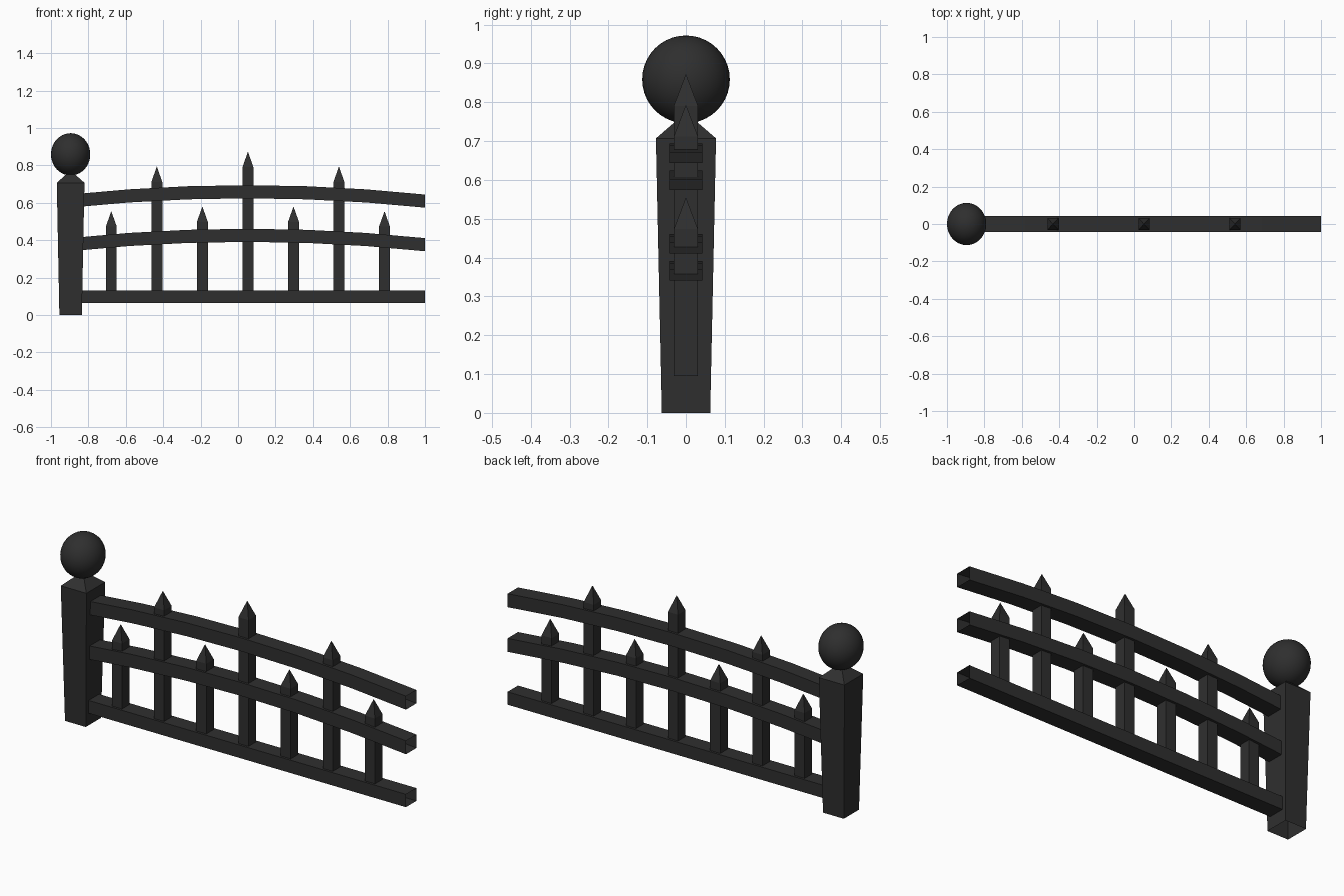
import bpy, bmesh

if "Cube" in bpy.data.objects:
    bpy.data.objects.remove(bpy.data.objects["Cube"])

iron = bpy.data.materials.new("black iron")
iron.diffuse_color = (0.028, 0.028, 0.028, 1)
iron.use_nodes = True
iron.node_tree.nodes["Principled BSDF"].inputs["Base Color"].default_value = iron.diffuse_color

POST_X = -0.895


def finish(name, bm):
    bmesh.ops.recalc_face_normals(bm, faces=bm.faces[:])
    mesh = bpy.data.meshes.new(name)
    bm.to_mesh(mesh)
    bm.free()
    mesh.materials.append(iron)
    obj = bpy.data.objects.new(name, mesh)
    bpy.context.collection.objects.link(obj)
    return obj


def loft(name, rings):
    """Open-ended tube through rings of four points."""
    bm = bmesh.new()
    loops = [[bm.verts.new(p) for p in ring] for ring in rings]
    for a, b in zip(loops, loops[1:]):
        for i in range(4):
            j = (i + 1) % 4
            bm.faces.new((a[i], a[j], b[j], b[i]))
    bmesh.ops.remove_doubles(bm, verts=bm.verts[:], dist=1e-5)
    # normals outward, away from the tube axis
    obj = finish(name, bm)
    return obj


def upright(name, x, levels):
    """Square upright from (half x, half y, z) levels."""
    return loft(name, [[(x - hx, -hy, z), (x + hx, -hy, z),
                        (x + hx, hy, z), (x - hx, hy, z)]
                       for hx, hy, z in levels])


def rail(name, top, thick, drop, segments):
    """Rail along x, bowed as a parabola, with open ends."""
    hy, x0, x1 = 0.043, -0.9, 1.0
    rings = []
    for i in range(segments + 1):
        x = x0 + (x1 - x0) * i / segments
        z = top - drop * ((x - 0.05) / 0.95) ** 2
        rings.append([(x, -hy, z - thick), (x, hy, z - thick),
                      (x, hy, z), (x, -hy, z)])
    loft(name, rings)


# Tapered post, open underneath, with sloped cap
upright("post", POST_X, [(0.06, 0.0625, 0), (0.074, 0.0775, 0.707),
                         (0.02, 0.022, 0.755)])

# Ball finial
bm = bmesh.new()
bmesh.ops.create_uvsphere(bm, u_segments=32, v_segments=20, radius=1)
for v in bm.verts:
    v.co = (POST_X + v.co.x * 0.105, v.co.y * 0.113, 0.859 + v.co.z * 0.113)
for f in bm.faces:
    f.smooth = True
finish("ball_finial", bm)

# Rails
rail("bottom_rail", 0.132, 0.067, 0.0, 1)
rail("middle_rail", 0.461, 0.07, 0.05, 6)
rail("top_rail", 0.694, 0.07, 0.05, 6)

# Pointed pickets, mirrored in height about the middle one
heights = [0.873, 0.58, 0.794, 0.555]
for i in range(-3, 4):
    tip = heights[abs(i)]
    upright("picket_%d" % (i + 4), 0.053 + 0.2435 * i,
            [(0.029, 0.031, 0.095), (0.029, 0.031, tip - 0.082), (0, 0, tip)])
